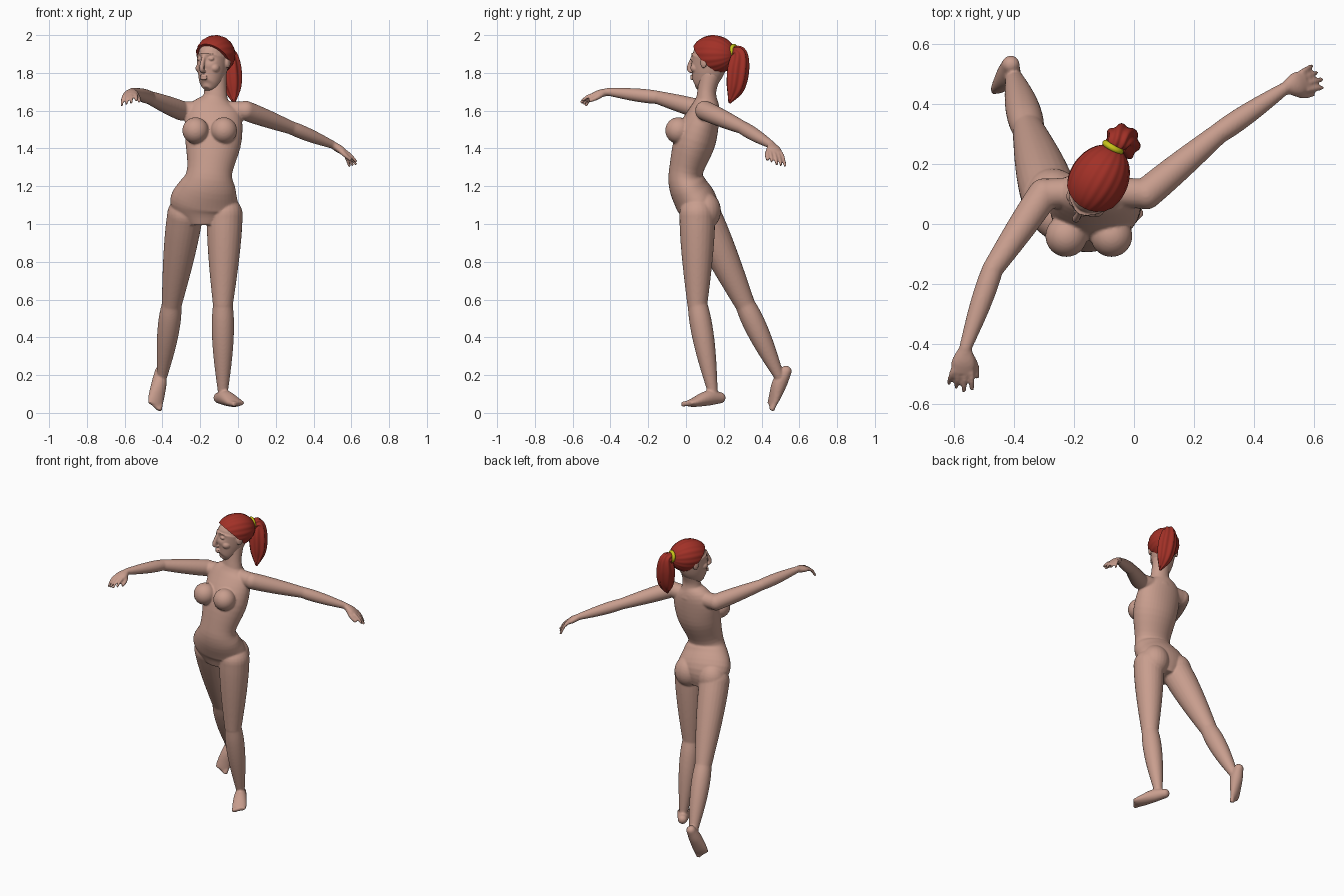
import bpy, bmesh
from math import sin, cos, tau, pi, radians, exp, atan2
from mathutils import Vector, Matrix

if "Cube" in bpy.data.objects:
    bpy.data.objects.remove(bpy.data.objects["Cube"])

UP = Vector((0, 0, 1))


def material(name, red, green, blue):
    mat = bpy.data.materials.new(name)
    mat.use_nodes = True
    color = (red, green, blue, 1)
    mat.diffuse_color = color
    mat.node_tree.nodes["Principled BSDF"].inputs["Base Color"].default_value = color
    return mat


SKIN = material("skin", .58, .34, .27)
RED = material("red hair", .36, .03, .02)
YELLOW = material("yellow band", .58, .56, .01)


def spline(points, steps):
    """Sample a smooth curve through points of any dimension."""
    knots = [Vector(point) for point in points]
    knots = [2 * knots[0] - knots[1], *knots, 2 * knots[-1] - knots[-2]]
    path = []
    for before, start, end, after in zip(knots, knots[1:], knots[2:], knots[3:]):
        leave, arrive = (end - before) / 2, (after - start) / 2
        for step in range(steps):
            t = step / steps
            ease = t * t * (3 - 2 * t)
            path.append(start.lerp(end, ease) + leave * t * (1 - t) ** 2 - arrive * t * t * (1 - t))
    return path + [knots[-2]]


def tube(bm, points, ref=(1, 0, 0), sides=24, steps=5, flute=0):
    """Loft ellipses; each point is x, y, z, half width along ref, half depth."""
    path = spline(points, steps)
    last = len(path) - 1
    rings = []
    for i, point in enumerate(path):
        along = (path[min(i + 1, last)] - path[max(i - 1, 0)]).xyz.normalized()
        across = Vector(ref)
        across = (across - along * across.dot(along)).normalized()
        deep = along.cross(across)
        ring = []
        for n in range(sides):
            angle = tau * n / sides
            wave = 1 + flute * sin(7 * angle)
            offset = across * point[3] * cos(angle) + deep * point[4] * sin(angle)
            ring.append(bm.verts.new(point.xyz + offset * wave))
        rings.append(ring)
    for low, high in zip(rings, rings[1:]):
        for n in range(sides):
            bm.faces.new((low[n - 1], low[n], high[n], high[n - 1]))
    bm.faces.new(rings[0][::-1])
    bm.faces.new(rings[-1])


def ball(bm, location, size):
    bmesh.ops.create_uvsphere(bm, u_segments=24, v_segments=16, radius=1,
                              matrix=Matrix.LocRotScale(Vector(location), None, Vector(size)))


def bone(bm, start, end, thick, thin, bulge):
    """Tapered limb section with a muscle swelling and rounded joints."""
    points = []
    for step in range(7):
        t = step / 6
        radius = thick + (thin - thick) * t + bulge * sin(pi * t ** .8)
        points.append((*start.lerp(end, t), radius, radius))
    tube(bm, points)
    ball(bm, start, [thick] * 3)
    ball(bm, end, [thin] * 3)


def hand(bm, side, wrist, tip):
    """Palm, four drooping fingers and a thumb."""
    forward = (tip - wrist).normalized()
    inner = forward.cross(UP).normalized() * side

    def at(reach, sideways=0, drop=0):
        return wrist + forward * reach + inner * sideways - UP * drop

    tube(bm, [(*at(0), .02, .02), (*at(.05), .04, .02), (*at(.09), .035, .01)], inner)
    for finger in range(4):
        sideways = .03 - .02 * finger
        length = .07 - .01 * abs(finger - 1)
        points = []
        for t in (0, .5, 1):
            radius = .011 - .003 * t
            droop = (.02 + .01 * finger) * t * t
            points.append((*at(.08 + length * t, sideways * (1 + t / 3), droop), radius, radius))
        tube(bm, points, inner, sides=12)
    tube(bm, [(*at(.02, .01), .016, .016), (*at(.06, .04, .02), .013, .013),
              (*at(.1, .05, .03), .009, .009)], inner, sides=12)


def foot(bm, side, ankle, heel, toe):
    """Heel, arched instep and five toes."""
    forward = (toe - heel).normalized()
    inner = forward.cross(ankle - heel).normalized() * side
    instep = heel.lerp(toe, .4).lerp(ankle, .2)
    ball(bm, heel, (.03, .03, .03))
    tube(bm, [(*heel, .03, .03), (*instep, .04, .04), (*heel.lerp(toe, .8), .045, .025),
              (*toe, .04, .014)], inner)
    for n in range(5):
        radius = .014 - .0015 * n
        base = toe + inner * (.03 - .015 * n) - forward * .006 * n
        tube(bm, [(*(base + forward * reach), radius, radius) for reach in (-.03, 0, .02)], inner, sides=12)


def finish(bm, name, mat, voxel=0):
    """Make the object; a voxel size fuses overlapping parts."""
    bmesh.ops.recalc_face_normals(bm, faces=bm.faces)
    mesh = bpy.data.meshes.new(name)
    bm.to_mesh(mesh)
    bm.free()
    mesh.materials.append(mat)
    mesh.shade_smooth()
    ob = bpy.data.objects.new(name, mesh)
    bpy.context.collection.objects.link(ob)
    if voxel:
        fuse = ob.modifiers.new("fuse", "REMESH")
        fuse.mode, fuse.voxel_size, fuse.use_smooth_shade = "VOXEL", voxel, True
        soften = ob.modifiers.new("soften", "SMOOTH")
        soften.factor, soften.iterations = .5, 4
    return ob


def turn_head(ob):
    """Set a head part on the neck, facing the figure's right."""
    ob.location = (-.125, .135, 0)
    ob.rotation_euler.z = radians(-30)


# Torso from crotch to neck base, then the neck
bm = bmesh.new()
tube(bm, [(-.18, .07, 1, .1, .08), (-.18, .06, 1.1, .18, .11), (-.16, .01, 1.2, .15, .1),
          (-.15, 0, 1.28, .12, .09), (-.13, .05, 1.45, .15, .11), (-.13, .1, 1.6, .14, .08),
          (-.12, .11, 1.68, .05, .05)], sides=40)
tube(bm, [(-.12, .11, 1.6, .08, .07), (-.12, .11, 1.7, .06, .05), (-.12, .13, 1.8, .06, .06)])

# Chest and seat volumes, mirrored about the midline
for side in (-1, 1):
    ball(bm, (-.15 + .075 * side, -.04, 1.495), (.07, .07, .07))
    ball(bm, (-.18 + .09 * side, .1, 1.07), (.09, .085, .1))

# Limbs from their joints: right side, then left side
poses = {
    -1: dict(shoulder=(-.3, .1, 1.6), elbow=(-.47, -.15, 1.67), wrist=(-.56, -.41, 1.7),
             fingertip=(-.58, -.56, 1.67), hip=(-.28, .09, 1.05), knee=(-.35, .31, .58),
             ankle=(-.4, .49, .2), heel=(-.41, .53, .22), toe=(-.44, .45, .04)),
    1: dict(shoulder=(.04, .1, 1.6), elbow=(.28, .3, 1.51), wrist=(.5, .45, 1.42),
            fingertip=(.61, .49, 1.35), hip=(-.07, .06, 1.05), knee=(-.08, .06, .58),
            ankle=(-.08, .14, .12), heel=(-.1, .18, .08), toe=(0, .01, .05)),
}
for side, pose in poses.items():
    joint = {name: Vector(place) for name, place in pose.items()}
    collar = Vector((-.13, .11, 1.6))
    bone(bm, collar, joint["shoulder"], .05, .05, 0)
    bone(bm, joint["shoulder"], joint["elbow"], .052, .035, .003)
    bone(bm, joint["elbow"], joint["wrist"], .035, .021, .006)
    bone(bm, joint["hip"], joint["knee"], .095, .054, .007)
    bone(bm, joint["knee"], joint["ankle"], .052, .028, .015)
    hand(bm, side, joint["wrist"], joint["fingertip"])
    foot(bm, side, joint["ankle"], joint["heel"], joint["toe"])
finish(bm, "body", SKIN, voxel=.006)

# Skull and jaw, pressed in at the eye sockets
bm = bmesh.new()
ball(bm, (0, 0, 1.88), (.08, .11, .1))
tube(bm, [(0, -.08, 1.715, .02, .02), (0, -.06, 1.74, .05, .055), (0, -.03, 1.8, .07, .09),
          (0, -.01, 1.88, .08, .11)], sides=48, steps=12)
for vert in bm.verts:
    if vert.co.y < 0:
        distance = (abs(vert.co.x) - .034) ** 2 + (vert.co.z - 1.875) ** 2
        vert.co.y += .015 * exp(-distance / .0004)

# Nose, lips, eyes, cheeks and ears
tube(bm, [(0, -.11, 1.89, .01, .01), (0, -.135, 1.825, .013, .015), (0, -.115, 1.805, .013, .01)], sides=16)
for height in (1.77, 1.783):
    ball(bm, (0, -.115, height), (.022, .01, .008))
for side in (-1, 1):
    ball(bm, (.034 * side, -.093, 1.875), (.017, .015, .012))
    ball(bm, (.045 * side, -.07, 1.825), (.025, .03, .025))
    ball(bm, (.084 * side, 0, 1.855), (.01, .02, .03))
turn_head(finish(bm, "head", SKIN, voxel=.004))

# Combed-back hair with strands running to the band, cut along the hairline
bm = bmesh.new()
bmesh.ops.create_uvsphere(bm, u_segments=96, v_segments=32, radius=1, matrix=Matrix.Rotation(pi / 2, 4, "X"))
for vert in bm.verts:
    x, y, z = vert.co
    strand = 1 + .012 * sin(18 * atan2(z, x))
    vert.co = (.097 * x * strand, .012 + .125 * y, 1.895 + .104 * z * strand)
cut = bmesh.ops.bisect_plane(bm, geom=bm.verts[:] + bm.edges[:] + bm.faces[:], plane_co=(0, 0, 1.86),
                             plane_no=(0, -1, -1), clear_outer=True)
rim = [item for item in cut["geom_cut"] if isinstance(item, bmesh.types.BMEdge)]
bmesh.ops.edgeloop_fill(bm, edges=rim)
hair = finish(bm, "hair", RED)
turn_head(hair)

# Ponytail with lobed strands
bm = bmesh.new()
tube(bm, [(-.08, .24, 1.91, .02, .02), (-.05, .28, 1.9, .04, .04), (-.04, .275, 1.82, .055, .055),
          (-.03, .26, 1.72, .045, .045), (-.02, .23, 1.64, .006, .006)], sides=56, steps=8, flute=.09)
tail = finish(bm, "ponytail", RED)

# Band around the root of the ponytail
facing = Vector((.5, .87, .1)).to_track_quat("Z", "Y").to_euler()
bpy.ops.mesh.primitive_torus_add(major_segments=32, minor_segments=12, major_radius=.028, minor_radius=.011,
                                 location=(-.07, .255, 1.915), rotation=facing)
band = bpy.context.object
band.name = "hair_band"
band.data.materials.append(YELLOW)

# Smooth shading that keeps the hairline and tips sharp
for ob in (hair, tail, band):
    bpy.ops.object.select_all(action="DESELECT")
    ob.select_set(True)
    bpy.context.view_layer.objects.active = ob
    bpy.ops.object.shade_smooth_by_angle(angle=radians(40))
